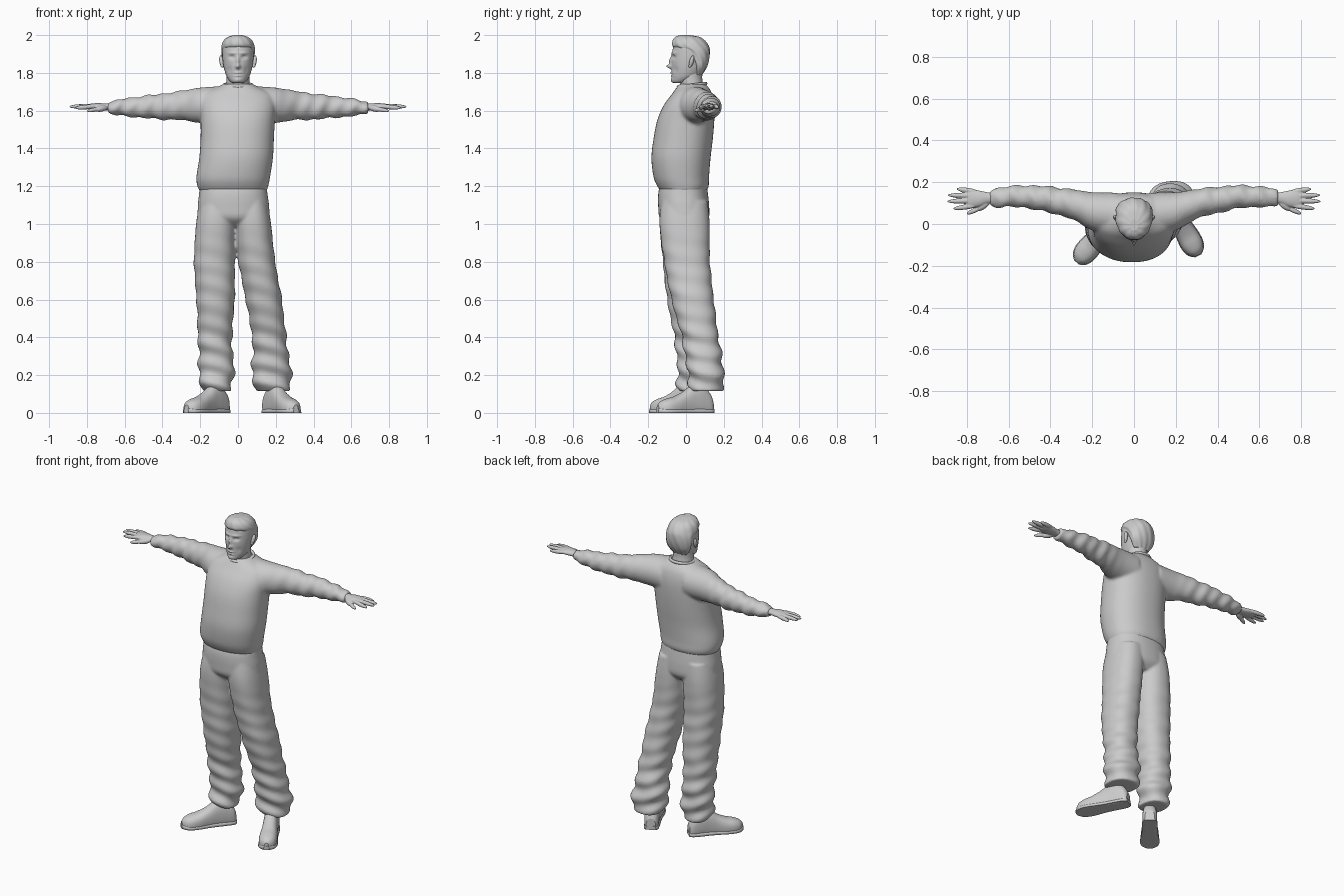
import bpy, bmesh, math
from mathutils import Vector, Matrix


def spline(secs, per):
    # Catmull-Rom resampling of cross-section rows
    out = []
    for i in range(len(secs) - 1):
        p0, p1, p2, p3 = (secs[max(0, min(len(secs) - 1, i + k))] for k in (-1, 0, 1, 2))
        for j in range(per):
            u = j / per
            out.append([0.5 * (2 * b + (c - a) * u + (2 * a - 5 * b + 4 * c - d) * u * u
                               + (3 * b - a - 3 * c + d) * u ** 3)
                        for a, b, c, d in zip(p0, p1, p2, p3)])
    return out + [list(secs[-1])]


def loft(bm, secs, axis='Z', n=40, per=6, power=2.0, tweak=None, matrix=None):
    # Rows are (t, a0, a1, b0, b1): extents of an oval at position t on the axis
    rings = []
    for t, a0, a1, b0, b1 in spline(secs, per):
        ring = []
        for k in range(n):
            ang = 2 * math.pi * k / n
            ca, sa = math.cos(ang), math.sin(ang)
            a = (a0 + a1) / 2 + (a1 - a0) / 2 * math.copysign(abs(ca) ** (2 / power), ca)
            b = (b0 + b1) / 2 + (b1 - b0) / 2 * math.copysign(abs(sa) ** (2 / power), sa)
            co = Vector((a, b, t) if axis == 'Z' else (t, a, b))
            if tweak:
                co = tweak(co, ang)
            ring.append(bm.verts.new(matrix @ co if matrix else co))
        rings.append(ring)
    for r, q in zip(rings, rings[1:]):
        for k in range(n):
            bm.faces.new((r[k], r[(k + 1) % n], q[(k + 1) % n], q[k]))
    bm.faces.new(rings[0])
    bm.faces.new(rings[-1])


def blob(bm, p, q, r):
    # Ellipsoid stretched between two points
    p, q = Vector(p), Vector(q)
    m = Matrix.Translation((p + q) / 2) @ (q - p).to_track_quat('Z', 'Y').to_matrix().to_4x4()
    m = m @ Matrix.Diagonal((r, r, (q - p).length / 2, 1))
    bmesh.ops.create_uvsphere(bm, u_segments=14, v_segments=10, radius=1, matrix=m)


def finish(bm, name, voxel=0, smooth=3):
    bmesh.ops.recalc_face_normals(bm, faces=bm.faces)
    mesh = bpy.data.meshes.new(name)
    bm.to_mesh(mesh)
    bm.free()
    ob = bpy.data.objects.new(name, mesh)
    bpy.context.collection.objects.link(ob)
    for f in mesh.polygons:
        f.use_smooth = len(f.vertices) < 5
    if voxel:
        rm = ob.modifiers.new('Fuse', 'REMESH')
        rm.mode, rm.voxel_size, rm.use_smooth_shade = 'VOXEL', voxel, True
        sm = ob.modifiers.new('Soften', 'SMOOTH')
        sm.factor, sm.iterations = 0.5, smooth
    return ob


# Sweater: torso and two sleeves fused together
def sleeve_folds(co, ang):
    w = 0.004 * min(1, max(0, (abs(co.x) - 0.2) * 6))
    w *= math.sin(co.x * 75 + 1.3 * math.sin(ang * 2)) + 0.5 * math.sin(co.x * 41 + ang)
    return co + Vector((0, math.cos(ang), math.sin(ang))) * w


bm = bmesh.new()
loft(bm, [(1.17, -.20, .15, -.13, .105), (1.20, -.215, .16, -.152, .12), (1.25, -.22, .17, -.172, .122),
          (1.35, -.205, .185, -.183, .13), (1.45, -.198, .19, -.172, .142), (1.55, -.198, .195, -.152, .15),
          (1.63, -.20, .20, -.117, .15), (1.69, -.18, .18, -.073, .138), (1.725, -.11, .11, -.048, .118),
          (1.742, -.075, .075, -.035, .10)], n=64, power=2.25)
for s in (-1, 1):
    loft(bm, [(s * x, *r) for x, *r in (
        (.08, -.055, .15, 1.525, 1.73), (.20, -.03, .152, 1.535, 1.722), (.30, .025, .167, 1.55, 1.705),
        (.40, .052, .178, 1.553, 1.69), (.50, .075, .185, 1.562, 1.678), (.60, .082, .18, 1.57, 1.664),
        (.655, .08, .172, 1.58, 1.652), (.69, .088, .162, 1.59, 1.645))],
        'X', per=10, tweak=sleeve_folds)
finish(bm, "sweater", 0.009)


# Trousers: hips and two legs fused together
def leg_folds(co, ang):
    w = 0.0025 + 0.006 * max(0, min(1, (0.55 - co.z) * 3))
    w *= math.sin(co.z * 60 + 2 * math.sin(ang + 1)) + 0.4 * math.sin(co.z * 33 + ang * 2)
    return co + Vector((math.cos(ang), math.sin(ang), 0)) * w * min(1, max(0, (1.0 - co.z) * 4))


bm = bmesh.new()
loft(bm, [(1.215, -.20, .15, -.135, .108), (1.16, -.206, .156, -.147, .116), (1.09, -.213, .165, -.147, .123),
          (1.03, -.205, .16, -.138, .12), (.985, -.13, .085, -.09, .085)], n=64, power=2.3)
loft(bm, [(1.12, -.20, 0, -.13, .115), (1.0, -.222, -.012, -.14, .122), (.8, -.233, -.016, -.122, .117),
          (.6, -.22, -.018, -.10, .125), (.4, -.212, -.032, -.062, .13), (.25, -.207, -.022, -.045, .135),
          (.16, -.202, -.028, -.048, .13), (.115, -.188, -.04, -.03, .115)],
     per=14, power=2.3, tweak=leg_folds)
loft(bm, [(1.12, -.03, .155, -.13, .115), (1.0, -.022, .175, -.14, .125), (.8, .002, .197, -.115, .127),
          (.6, .04, .232, -.077, .147), (.4, .075, .255, -.022, .172), (.25, .075, .276, .003, .197),
          (.16, .08, .284, .015, .20), (.115, .092, .272, .03, .188)],
     per=14, power=2.3, tweak=leg_folds)
finish(bm, "trousers", 0.008)


# Shoes turned outwards, each with a flat sole
def flat(co, ang):
    return Vector((co.x, co.y, max(co.z, 0)))


SHOE = [(0, .028, .07), (.02, .04, .11), (.07, .043, .15), (.12, .043, .145), (.17, .046, .112),
        (.22, .052, .088), (.265, .052, .076), (.30, .04, .062), (.322, .015, .042)]
for name, heel, turn in (("left", (.155, .135, 0), 28), ("right", (-.065, .065, 0), 40)):
    side = 1 if name == "left" else -1
    m = Matrix.Translation(heel) @ Matrix.Rotation(math.radians(-90 + side * turn), 4, 'Z')
    bm = bmesh.new()
    loft(bm, [(t, -w, w, -.025, h) for t, w, h in SHOE], 'X', 32, 5, 2.4, flat, m)
    finish(bm, name + "_shoe")
    bm = bmesh.new()
    loft(bm, [(t * 1.02 - .003, -w * 1.06, w * 1.06, -.024, .024) for t, w, h in SHOE],
         'X', 32, 5, 4, flat, m)
    finish(bm, name + "_sole")

# Hands with spread fingers and a lowered thumb
for s, name in ((1, "left_hand"), (-1, "right_hand")):
    bm = bmesh.new()
    loft(bm, [(s * x, *r) for x, *r in (
        (.66, .10, .152, 1.60, 1.638), (.70, .097, .152, 1.602, 1.638), (.74, .083, .16, 1.603, 1.64),
        (.78, .08, .164, 1.607, 1.637), (.80, .085, .16, 1.612, 1.632))], 'X', 24, 5)
    for y0, x1, y1, z1 in ((.09, .865, .073, 1.614), (.112, .895, .108, 1.621),
                           (.134, .892, .138, 1.622), (.154, .85, .168, 1.616)):
        blob(bm, (s * .745, y0, 1.624), (s * x1, y1, z1), .0125)
    blob(bm, (s * .69, .108, 1.618), (s * .755, .065, 1.604), .0165)
    blob(bm, (s * .73, .08, 1.61), (s * .80, .048, 1.598), .0115)
    finish(bm, name, 0.0035, 2)

# Neck and sweater collar
bm = bmesh.new()
loft(bm, [(1.69, -.075, .075, -.03, .10), (1.73, -.064, .064, -.028, .092),
          (1.77, -.06, .06, -.035, .086), (1.82, -.06, .06, -.03, .088)])
finish(bm, "neck")
bpy.ops.mesh.primitive_torus_add(major_radius=.073, minor_radius=.009, major_segments=40, minor_segments=10,
                                 location=(0, .032, 1.735), rotation=(.12, 0, 0))
bpy.context.object.name = "collar"
bpy.ops.object.shade_smooth()

# Head: skull loft with soft bumps for the face (x, z, width, height, depth)
FACE = [(0, 1.862, .008, .024, -.013), (0, 1.834, .0115, .011, -.023), (0, 1.80, .018, .005, -.007),
        (0, 1.785, .017, .005, -.006), (0, 1.762, .02, .012, -.006), (0, 1.793, .022, .003, .004)]
for s in (-1, 1):
    FACE += [(s * .032, 1.883, .014, .009, .013), (s * .032, 1.882, .009, .005, -.005),
             (s * .03, 1.905, .024, .007, -.006), (s * .045, 1.815, .013, .02, .005)]


def face(co, ang):
    if co.y < 0.01:
        co.y += sum(d * math.exp(-((co.x - x) / w) ** 2 - ((co.z - z) / h) ** 2)
                    for x, z, w, h, d in FACE)
    return co


bm = bmesh.new()
loft(bm, [(1.746, -.022, .022, -.062, -.02), (1.754, -.04, .04, -.073, .02), (1.78, -.06, .06, -.075, .07),
          (1.82, -.073, .073, -.077, .10), (1.86, -.08, .08, -.077, .115), (1.90, -.083, .083, -.074, .121),
          (1.94, -.082, .082, -.067, .116), (1.97, -.068, .068, -.052, .093), (1.99, -.04, .04, -.03, .055)],
     n=96, per=10, tweak=face)
finish(bm, "head")


# Hair: short back and sides with a raised fringe
def strands(co, ang):
    return co + Vector((math.cos(ang), math.sin(ang), 0)) * .0015 * math.sin(ang * 11 + co.z * 50)


bm = bmesh.new()
loft(bm, [(1.79, -.05, .05, .04, .085), (1.83, -.076, .076, .035, .109), (1.87, -.085, .085, .015, .122),
          (1.91, -.088, .088, -.02, .126), (1.94, -.087, .087, -.07, .121), (1.97, -.076, .076, -.071, .101),
          (1.99, -.053, .053, -.056, .072), (2.0, -.02, .02, -.032, .02)], n=66, tweak=strands)
finish(bm, "hair")

# Ears
bm = bmesh.new()
for s in (-1, 1):
    blob(bm, (s * .083, .022, 1.832), (s * .092, .038, 1.892), .0115)
    blob(bm, (s * .084, .018, 1.828), (s * .084, .026, 1.85), .008)
finish(bm, "ears")
